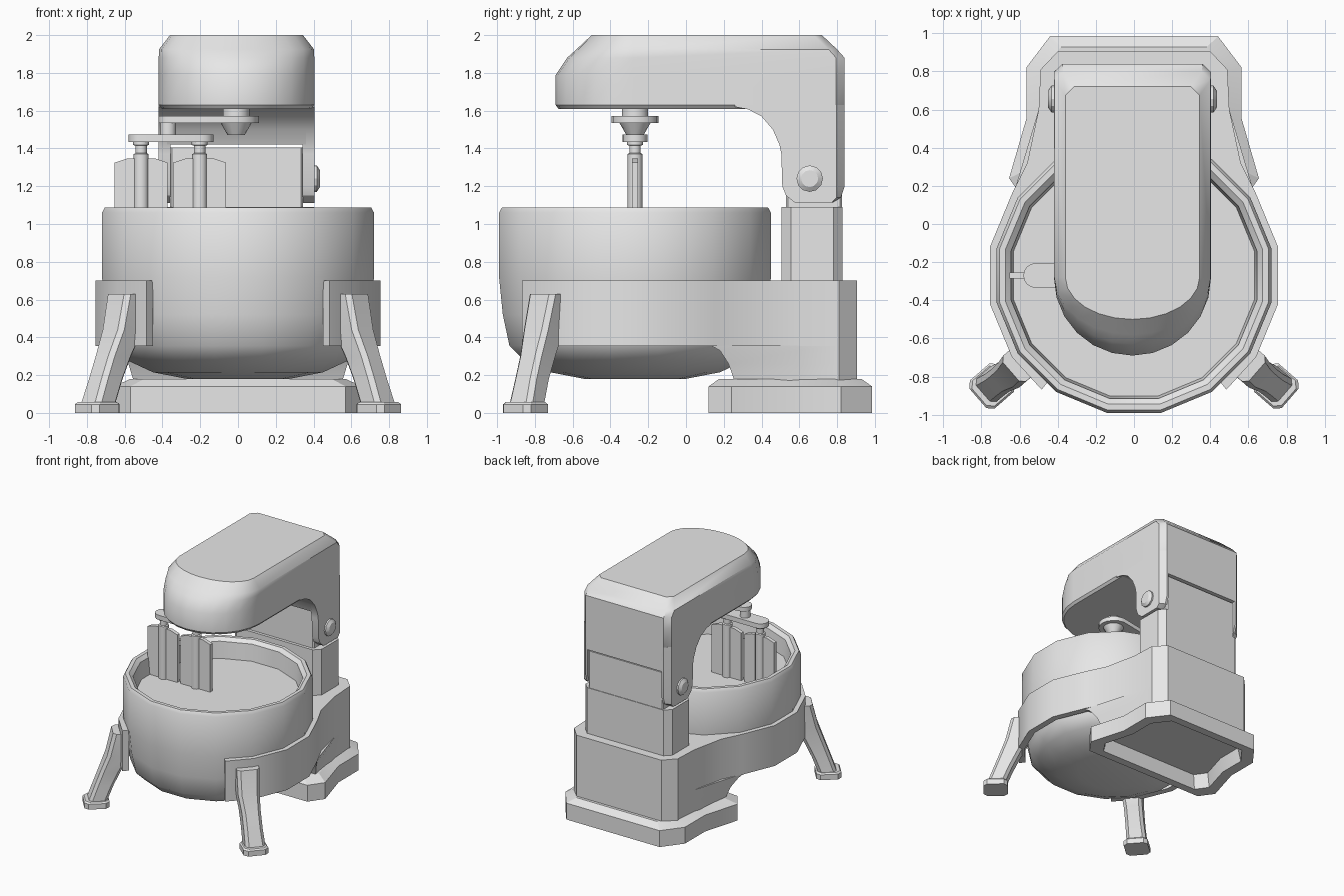
import bpy, bmesh
from math import cos, sin, pi, radians
from mathutils import Matrix, Vector

if "Cube" in bpy.data.objects:
    bpy.data.objects.remove(bpy.data.objects["Cube"])

grey = bpy.data.materials.new("plain_grey")
grey.use_nodes = True
grey.diffuse_color = (0.8, 0.8, 0.8, 1)
grey.node_tree.nodes["Principled BSDF"].inputs["Base Color"].default_value = (0.8, 0.8, 0.8, 1)

BOWL_Y = -0.27
HEAD_X = -0.008


def finish(name, bm, angle=35):
    bmesh.ops.recalc_face_normals(bm, faces=bm.faces)
    mesh = bpy.data.meshes.new(name)
    bm.to_mesh(mesh)
    bm.free()
    mesh.materials.append(grey)
    ob = bpy.data.objects.new(name, mesh)
    bpy.context.collection.objects.link(ob)
    bpy.ops.object.select_all(action='DESELECT')
    ob.select_set(True)
    bpy.context.view_layer.objects.active = ob
    bpy.ops.object.shade_smooth_by_angle(angle=radians(angle))
    return ob


def loft(name, rings, angle=35):
    """Skin a stack of equal-length rings and cap both ends."""
    bm = bmesh.new()
    loops = [[bm.verts.new(p) for p in ring] for ring in rings]
    n = len(loops[0])
    for a, b in zip(loops, loops[1:]):
        for i in range(n):
            j = (i + 1) % n
            bm.faces.new((a[i], a[j], b[j], b[i]))
    bm.faces.new(loops[0])
    bm.faces.new(loops[-1])
    return finish(name, bm, angle)


def level(outline, z):
    return [(x, y, z) for x, y in outline]


def mirrored(half):
    """Close a right-hand outline with its mirror image."""
    return half + [(-x, y) for x, y in reversed(half)]


def lathe(name, profile, x, y, sides=16, turn=0.0):
    """Turned part from (radius, z) pairs."""
    rings = [[(x + r * cos(turn + 2 * pi * i / sides), y + r * sin(turn + 2 * pi * i / sides), z)
              for i in range(sides)] for r, z in profile]
    return loft(name, rings)


def link_plate(name, x1, r1, x2, r2, z1, z2):
    """Flat bar with a rounded end at x1 (left of page) and x2."""
    pts = [(x1 - r1 * sin(pi * i / 8), BOWL_Y + r1 * cos(pi * i / 8)) for i in range(9)]
    pts += [(x2 + r2 * sin(pi * i / 8), BOWL_Y - r2 * cos(pi * i / 8)) for i in range(9)]
    return loft(name, [level(pts, z1), level(pts, z2)])


# Bowl with rolled rim, filled to a flat surface
bowl_profile = [(0.27, 0.18), (0.45, 0.215), (0.59, 0.28), (0.665, 0.355), (0.70, 0.52),
                (0.72, 0.72), (0.72, 1.06), (0.705, 1.087), (0.675, 1.087), (0.645, 1.06),
                (0.632, 0.92)]
flat = cos(pi / 16)
lathe("bowl", [(r / flat, z) for r, z in bowl_profile], 0, BOWL_Y, 16, pi / 16)


# Cradle band wrapped round the bowl and joined to the rear housing
def on_bowl(r, deg):
    a = radians(deg)
    return (r * cos(a), BOWL_Y + r * sin(a))


steps = (-51, -33.75, -11.25, 11.25, 33.75)
rear = [(0.56, 0.32), (0.50, 0.60), (0.49, 0.81), (0.40, 0.905)]
outer = [on_bowl(0.77, d) for d in steps] + rear
inner = [on_bowl(0.715, d) for d in (78.75, 56.25, 33.75, 11.25, -11.25, -33.75, -51)]
cradle = outer + [(-x, y) for x, y in reversed(outer)]
cradle += [(-x, y) for x, y in reversed(inner)] + inner
loft("cradle_band", [level(cradle, 0.355), level(cradle, 0.70)])

# Rear housing below the band, with a curved front
rings = []
for z, x, y in ((0.16, 0.55, 0.26), (0.26, 0.58, 0.225), (0.33, 0.62, 0.18), (0.357, 0.64, 0.13)):
    rings.append(level(mirrored([(x, y), (0.5, 0.60), (0.49, 0.81), (0.40, 0.905)]), z))
loft("rear_housing", rings)

# Floor plinth, chamfered on top and hollow underneath
base = [(0.57, 0.12), (0.655, 0.24), (0.565, 0.55), (0.565, 0.82), (0.44, 0.985)]


def plinth_ring(s, z):
    return level(mirrored([(x * s, 0.55 + (y - 0.55) * s) for x, y in base]), z)


loft("plinth", [plinth_ring(0.8, 0.12), plinth_ring(0.84, 0), plinth_ring(1, 0),
                plinth_ring(1, 0.14), plinth_ring(0.87, 0.18)], 20)

# Column with chamfered corners, and the narrower tongue inside the hinge
def post(name, w, y1, y2, c, z1, z2):
    half = [(w - c, y1), (w, y1 + c), (w, y2 - c), (w - c, y2)]
    ob = loft(name, [level(mirrored(half), z1), level(mirrored(half), z2)], 20)
    ob.location.x = HEAD_X


post("column", 0.41, 0.505, 0.83, 0.05, 0.69, 1.09)
post("hinge_tongue", 0.352, 0.53, 0.825, 0.01, 1.08, 1.405)


# Motor head: plan outline with rounded nose, shrinking towards the top
def head_ring(z, w, nose, back):
    c = 0.045
    start = -0.28
    half = [(w * sin(i * pi / 12), start - (start - nose) * cos(i * pi / 12)) for i in range(7)][1:]
    half += [(w, back - c), (w - c, back)]
    pts = [(0, nose)] + half + [(-x, y) for x, y in reversed(half)]
    return [(x + HEAD_X, y, z) for x, y in pts]


loft("motor_head", [head_ring(1.61, 0.395, -0.675, 0.84), head_ring(1.63, 0.412, -0.69, 0.84),
                    head_ring(1.79, 0.412, -0.69, 0.84), head_ring(1.88, 0.412, -0.63, 0.84),
                    head_ring(1.925, 0.41, -0.58, 0.80), head_ring(2.0, 0.352, -0.50, 0.72)])

# Neck under the head, flanked by two hinge ears
curve = [(0.26, 1.62), (0.33, 1.607), (0.40, 1.57), (0.46, 1.50), (0.495, 1.42)]
neck = curve + [(0.84, 1.42), (0.84, 1.63), (0.26, 1.63)]
loft("neck", [[(x + HEAD_X, y, z) for y, z in neck] for x in (-0.367, 0.367)])
ear = curve + [(0.505, 1.37), (0.51, 1.20), (0.53, 1.15), (0.58, 1.11), (0.77, 1.11),
               (0.82, 1.14), (0.84, 1.20), (0.84, 1.63), (0.26, 1.63)]
for side, word in ((1, "left"), (-1, "right")):
    rings = []
    for x, back in ((0.35, 0.84), (0.367, 0.84), (0.412, 0.797)):
        rings.append([(side * x + HEAD_X, min(y, back), z) for y, z in ear])
    loft(word + "_hinge_ear", rings, 25)
    # Hinge knob with a chamfered face
    rings = []
    for x, r in ((0.40, 0.07), (0.425, 0.07), (0.442, 0.045)):
        rings.append([(side * x + HEAD_X, 0.655 + r * cos(i * pi / 6), 1.24 + r * sin(i * pi / 6))
                      for i in range(12)])
    loft(word + "_hinge_knob", rings, 25)

# Planetary drive under the head
lathe("drive_hub", [(0.07, 1.57), (0.07, 1.62)], -0.01, BOWL_Y)
link_plate("drive_plate", -0.36, 0.06, -0.015, 0.125, 1.535, 1.572)
lathe("drive_cone", [(0.045, 1.47), (0.085, 1.54)], -0.01, BOWL_Y)
lathe("link_collar", [(0.042, 1.47), (0.042, 1.54)], -0.37, BOWL_Y, 12)
link_plate("beater_bar", -0.515, 0.065, -0.195, 0.065, 1.435, 1.475)

# Two flat paddles on round shafts
for n, x in enumerate((-0.513, -0.203), 1):
    lathe(f"paddle_shaft_{n}", [(0.04, 0.9), (0.04, 1.37), (0.03, 1.375), (0.03, 1.415),
                                (0.042, 1.418), (0.042, 1.44)], x, BOWL_Y, 12)
    blade = [(x - 0.14, 0.9), (x + 0.14, 0.9), (x + 0.14, 1.325), (x + 0.07, 1.348),
             (x - 0.07, 1.348), (x - 0.14, 1.325)]
    loft(f"paddle_blade_{n}", [[(px, BOWL_Y + dy, z) for px, z in blade] for dy in (-0.016, 0.016)])

# Front legs and feet: chamfered sections stacked along a splayed path
def section(cx, cy, z, rad, tan, side, c=0.025):
    a = radians(-41)
    pts = [(rad - c, tan), (rad, tan - c), (rad, c - tan), (rad - c, -tan),
           (c - rad, -tan), (-rad, c - tan), (-rad, tan - c), (c - rad, tan)]
    return [(side * (cx + r * cos(a) - t * sin(a)), cy + r * sin(a) + t * cos(a), z) for r, t in pts]


for side, word in ((1, "left"), (-1, "right")):
    loft(word + "_leg", [section(0.74, -0.842, 0.05, 0.072, 0.08, side),
                         section(0.70, -0.815, 0.18, 0.074, 0.075, side),
                         section(0.66, -0.785, 0.30, 0.08, 0.075, side),
                         section(0.61, -0.752, 0.44, 0.088, 0.085, side),
                         section(0.60, -0.735, 0.63, 0.06, 0.09, side)], 40)
    loft(word + "_foot", [section(0.745, -0.85, z, r, r, side, 0.03)
                          for z, r in ((0, 0.098), (0.045, 0.098), (0.057, 0.088))], 30)
